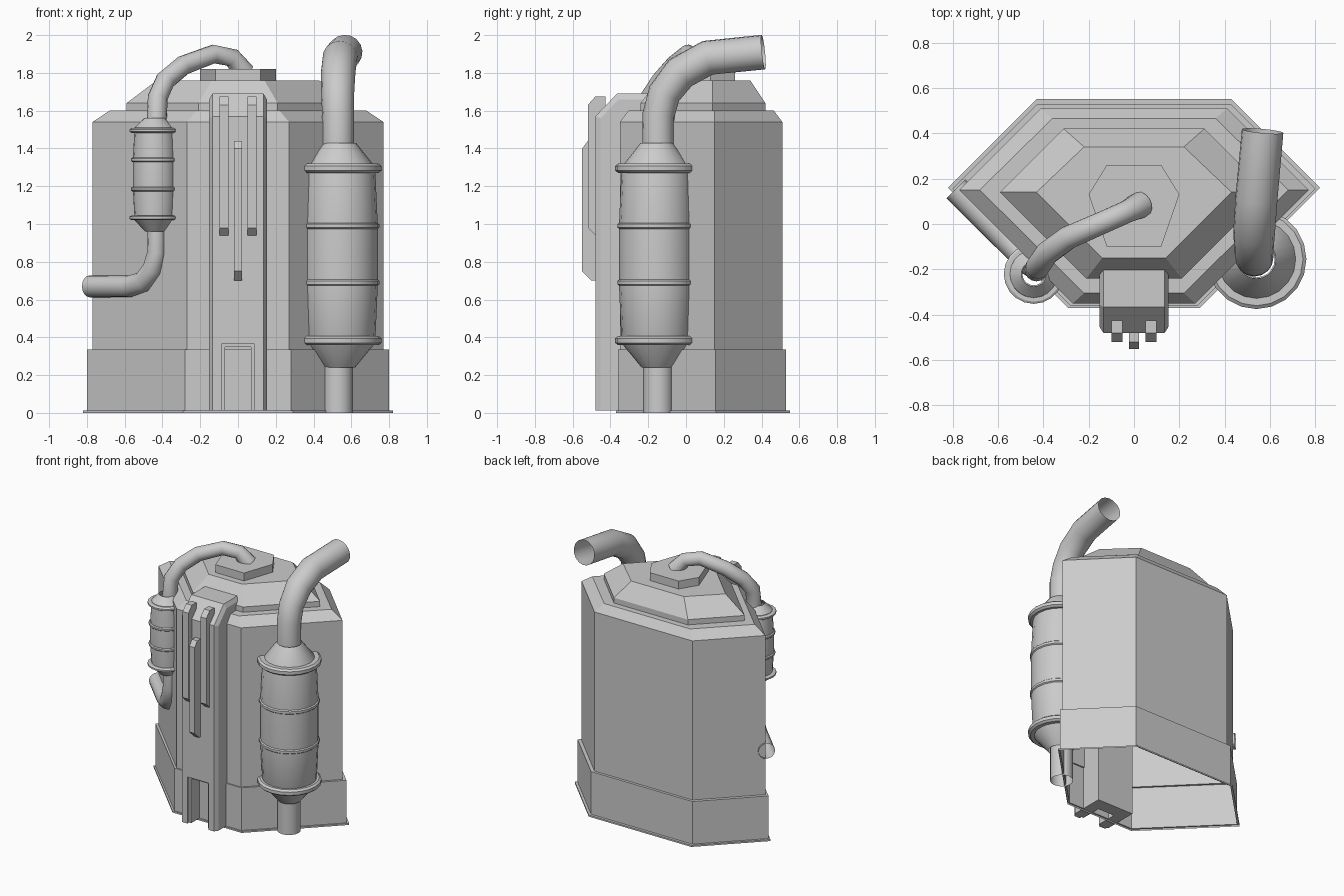
import bpy, bmesh, math
from mathutils import Vector

if "Cube" in bpy.data.objects:
    bpy.data.objects.remove(bpy.data.objects["Cube"])


def loft(name, rings, cap_start=False, cap_end=False, smooth=None):
    """Skin a list of equal-length point rings."""
    bm = bmesh.new()
    vs = [[bm.verts.new(p) for p in r] for r in rings]
    n = len(rings[0])
    for a, b in zip(vs, vs[1:]):
        for i in range(n):
            j = (i + 1) % n
            bm.faces.new((a[i], a[j], b[j], b[i]))
    if cap_start:
        bm.faces.new(vs[0][::-1])
    if cap_end:
        bm.faces.new(vs[-1])
    bmesh.ops.recalc_face_normals(bm, faces=bm.faces)
    me = bpy.data.meshes.new(name)
    bm.to_mesh(me)
    bm.free()
    ob = bpy.data.objects.new(name, me)
    bpy.context.collection.objects.link(ob)
    if smooth:
        bpy.ops.object.select_all(action='DESELECT')
        ob.select_set(True)
        bpy.context.view_layer.objects.active = ob
        bpy.ops.object.shade_smooth_by_angle(angle=math.radians(smooth))
    return ob


def hexa(z, sx, ym, xb, yb, xf, yf):
    """Six-sided plan: side, back and front corners."""
    return [(sx, ym, z), (xb, yb, z), (-xb, yb, z), (-sx, ym, z), (-xf, yf, z), (xf, yf, z)]


def lathe(name, cx, cy, profile, n=20):
    rings = [[(cx + r * math.cos(2 * math.pi * i / n), cy + r * math.sin(2 * math.pi * i / n), z)
              for i in range(n)] for r, z in profile]
    return loft(name, rings, smooth=28)


def band(name, cx, cy, r_in, r_out, z, h):
    """Rounded clamp ring around a canister."""
    c = (r_out - r_in) * 0.3
    lathe(name, cx, cy, [(r_in, z - h / 2), (r_out - c, z - h / 2), (r_out, z - h / 4),
                         (r_out, z + h / 4), (r_out - c, z + h / 2), (r_in, z + h / 2)])


def tube(name, path, radii, n=16):
    """Sweep a circle along a path with mitred bends."""
    pts = [Vector(p) for p in path]
    dirs = [(b - a).normalized() for a, b in zip(pts, pts[1:])]
    u = dirs[0].orthogonal().normalized()
    rings = []
    for k, p in enumerate(pts):
        a, b = dirs[max(k - 1, 0)], dirs[min(k, len(dirs) - 1)]
        t = (a + b).normalized()
        u = (u - t * u.dot(t)).normalized()
        v = t.cross(u)
        rings.append([p + radii[k] * (u * math.cos(2 * math.pi * i / n) + v * math.sin(2 * math.pi * i / n))
                      for i in range(n)])
    return loft(name, rings, smooth=40)


def prism(name, prof, x0, x1):
    """Extrude a y-z profile across x."""
    return loft(name, [[(x, y, z) for y, z in prof] for x in (x0, x1)], True, True)


# tank housing: flange, plinth, walls and shoulder, open underneath
flange = (0.82, 0.16, 0.43, 0.55, 0.29, -0.37)
plinth = (0.80, 0.155, 0.425, 0.53, 0.28, -0.36)
wall = (0.77, 0.15, 0.41, 0.51, 0.27, -0.35)
loft("housing", [hexa(0, *flange), hexa(0.012, *flange), hexa(0.012, *plinth), hexa(0.335, *plinth),
                 hexa(0.335, *wall), hexa(1.54, *wall),
                 hexa(1.60, 0.68, 0.15, 0.36, 0.465, 0.22, -0.305)], cap_end=True)

# raised roof and cap plate
roof = (0.59, 0.14, 0.31, 0.42, 0.21, -0.24)
loft("roof", [hexa(1.60, *roof), hexa(1.64, *roof),
              hexa(1.76, 0.43, 0.14, 0.22, 0.34, 0.14, -0.15)], cap_end=True)
cap = (0.20, 0.13, 0.12, 0.26, 0.12, -0.10)
loft("roof_cap", [hexa(1.76, *cap), hexa(1.82, *cap)], cap_end=True)

# front pillar with chamfered edges
outer = [(-0.20, 0.012), (-0.452, 0.012), (-0.452, 1.56), (-0.355, 1.66), (-0.20, 1.66)]
inner = [(-0.20, 0.012), (-0.48, 0.012), (-0.48, 1.57), (-0.365, 1.69), (-0.20, 1.69)]
pillar = loft("front_pillar", [[(x, y, z) for y, z in prof] for x, prof in
                               ((-0.153, outer), (-0.135, inner), (0.135, inner), (0.153, outer))], True, True)

# stepped doorway cut into the pillar foot
for w, top, depth in ((0.088, 0.365, -0.46), (0.07, 0.35, -0.30)):
    cutter = prism("door_cutter", [(-0.6, -0.1), (-0.6, top), (depth, top), (depth, -0.1)], -w, w)
    cutter.hide_render = True
    mod = pillar.modifiers.new("doorway", 'BOOLEAN')
    mod.operation, mod.solver, mod.object = 'DIFFERENCE', 'EXACT', cutter
    bpy.context.view_layer.objects.active = pillar
    bpy.ops.object.modifier_apply(modifier=mod.name)
    bpy.data.objects.remove(cutter)

# vertical rails on the pillar
side_rail = [(-0.425, 1.675), (-0.48, 1.675), (-0.52, 1.63), (-0.52, 0.98), (-0.48, 0.94), (-0.425, 0.94)]
for s in (-1, 1):
    prism("side_rail", side_rail, s * 0.075 - 0.024, s * 0.075 + 0.024)
prism("middle_rail", [(-0.46, 1.44), (-0.52, 1.44), (-0.55, 1.40), (-0.55, 0.75), (-0.50, 0.70), (-0.46, 0.70)],
      -0.022, 0.022)

# large canister, foot pipe and bands
bx, by = 0.54, -0.155
lathe("large_canister", bx, by, [(0.08, 0.24), (0.175, 0.355), (0.187, 0.38), (0.2, 0.68), (0.2, 0.99),
                                 (0.187, 1.28), (0.18, 1.31), (0.085, 1.43)])
for z, r, h in ((0.383, 0.22, 0.048), (0.69, 0.208, 0.036), (0.99, 0.208, 0.036), (1.295, 0.22, 0.048)):
    band("large_band", bx, by, 0.17, r, z, h)
tube("large_foot_pipe", [(0.53, -0.147, 0.0), (0.53, -0.147, 0.27)], [0.08, 0.08])

# large exhaust pipe sweeping backwards, open end
tube("large_exhaust", [(0.53, -0.147, 1.40), (0.53, -0.145, 1.58), (0.528, -0.115, 1.69), (0.53, -0.03, 1.80),
                       (0.54, 0.115, 1.88), (0.567, 0.41, 1.91)],
     [0.085, 0.085, 0.087, 0.092, 0.093, 0.092])

# small canister and bands
sx, sy = -0.442, -0.22
lathe("small_canister", sx, sy, [(0.05, 0.96), (0.105, 1.02), (0.107, 1.05), (0.115, 1.19), (0.115, 1.34),
                                 (0.107, 1.48), (0.105, 1.51), (0.055, 1.56)])
for z, r in ((1.033, 0.132), (1.185, 0.125), (1.34, 0.125), (1.495, 0.132)):
    band("small_band", sx, sy, 0.1, r, z, 0.024)

# small pipe arching over to the roof cap
tube("small_top_pipe", [(-0.43, -0.2, 1.54), (-0.425, -0.19, 1.67), (-0.385, -0.13, 1.76), (-0.29, -0.06, 1.84),
                        (-0.13, 0.01, 1.90), (-0.03, 0.055, 1.88), (0.03, 0.085, 1.80)],
     [0.053, 0.053, 0.053, 0.052, 0.05, 0.05, 0.06])

# small pipe dropping and running along the left wall
tube("small_side_pipe", [(-0.43, -0.2, 0.99), (-0.43, -0.2, 0.85), (-0.45, -0.18, 0.765), (-0.5, -0.13, 0.695),
                         (-0.575, -0.055, 0.67), (-0.785, 0.155, 0.67)],
     [0.048, 0.05, 0.055, 0.057, 0.058, 0.058])
